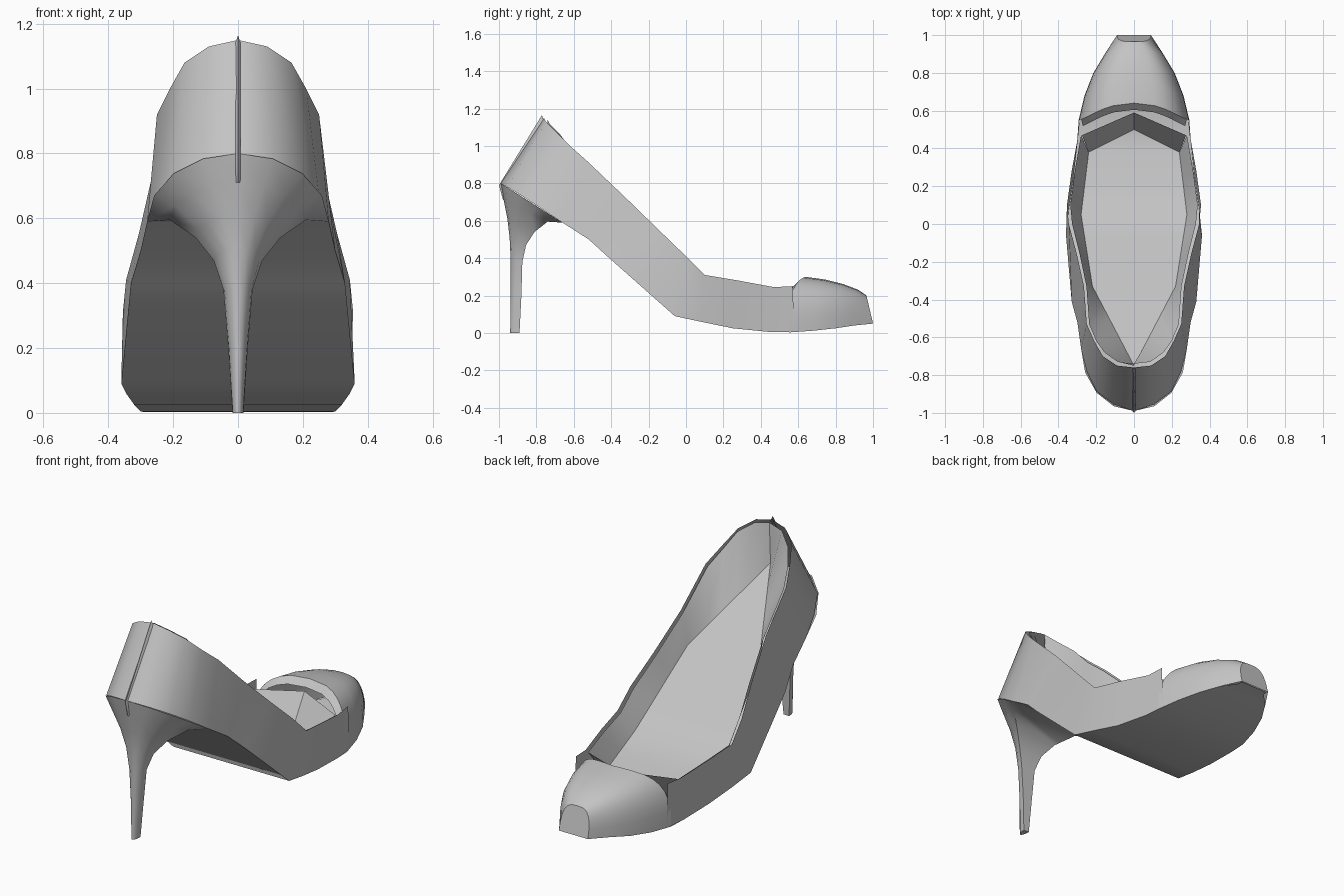
import bpy, bmesh, math

cube = bpy.data.objects.get("Cube")
if cube:
    bpy.data.objects.remove(cube)

leather = bpy.data.materials.new("grey_leather")
leather.use_nodes = True
leather.diffuse_color = (0.55, 0.55, 0.55, 1)
leather.node_tree.nodes["Principled BSDF"].inputs["Base Color"].default_value = (0.55, 0.55, 0.55, 1)


def loft(name, rows, closed=False, cap_end=False, angle=35):
    """Skin a list of equally long point rows."""
    bm = bmesh.new()
    grid = [[bm.verts.new(p) for p in row] for row in rows]
    n = len(rows[0])
    for a, b in zip(grid, grid[1:]):
        for i in range(n if closed else n - 1):
            j = (i + 1) % n
            bm.faces.new((a[i], a[j], b[j], b[i]))
    if cap_end:
        bm.faces.new(grid[-1])
    bmesh.ops.remove_doubles(bm, verts=bm.verts, dist=0.0005)
    bmesh.ops.recalc_face_normals(bm, faces=bm.faces)
    mesh = bpy.data.meshes.new(name)
    bm.to_mesh(mesh)
    bm.free()
    mesh.materials.append(leather)
    obj = bpy.data.objects.new(name, mesh)
    bpy.context.collection.objects.link(obj)
    bpy.ops.object.select_all(action="DESELECT")
    obj.select_set(True)
    bpy.context.view_layer.objects.active = obj
    bpy.ops.object.shade_smooth_by_angle(angle=math.radians(angle))
    return obj


def both_sides(half):
    """Half outline from the back centre, mirrored into a full U."""
    return [(-x, y, z) for x, y, z in reversed(half[1:])] + half


# Outlines from the back centre along the side to the toe
rim = [(0, -.76, 1.15), (.09, -.75, 1.13), (.165, -.70, 1.08), (.21, -.62, 1.0),
       (.25, -.53, .92), (.265, -.33, .73), (.305, -.15, .555), (.345, 0, .41),
       (.355, .1, .31), (.33, .28, .28), (.295, .47, .245), (.285, .57, .25)]
hem = [(0, -.99, .8), (.107, -.955, .78), (.198, -.886, .738), (.25, -.78, .67),
       (.28, -.66, .59), (.30, -.52, .50), (.33, -.41, .40), (.36, -.06, .09),
       (.345, .08, .06), (.32, .25, .025), (.30, .45, .005), (.285, .58, .005)]

# Upper wall
loft("upper_wall", [both_sides(rim), both_sides(hem)])

# Insole and the lining that rises from it to the rim
corners = [(0, -.75, .91), (.22, -.33, .55), (.28, .05, .2), (.24, .38, .1)]
steps = [5, 3, 2]
floor = []
for a, b, n in zip(corners, corners[1:], steps):
    floor += [tuple(p + (q - p) * k / n for p, q in zip(a, b)) for k in range(n)]
floor.append(corners[-1])
inner_rim = [(x * .95, y + .02 * (x < .2), z - .01) for x, y, z in rim[:len(floor)]]
loft("lining", [both_sides(inner_rim), both_sides(floor)])
insole_rows = [[(-x, y, z), (x, y, z)] for x, y, z in floor] + [[(0, .5, .1)] * 2]
loft("insole", insole_rows, angle=60)
loft("toe_lining", [[(-.24, .38, .1), (0, .5, .1), (.24, .38, .1)],
                    [(-.275, .47, .235), (0, .59, .25), (.275, .47, .235)]])

# Rounded toe cap: station = y, half width, top, bottom
stations = [(.55, .293, .30, .003), (.68, .262, .285, .012), (.80, .215, .26, .025),
            (.90, .155, .23, .04), (.965, .09, .2, .05)]
rows = []
for k, (y, w, top, low) in enumerate(stations):
    row = []
    for i in range(17):
        t = math.pi * i / 16
        c, s = math.cos(t), max(math.sin(t), 0)
        x = math.copysign(abs(c) ** .6, c)
        h = s ** .75
        bulge = .09 * (1 - x * x) * h * (1 - k / 4)
        lean = .035 * (1 - h) if k == 4 else 0
        row.append((w * x, y + bulge + lean, low + (top - low) * h))
    rows.append(row)
loft("toe_cap", rows, cap_end=True, angle=40)
edge = rows[0][2:-2]
loft("toe_cap_edge", [edge, [(x * .97, y - .035, z - .035) for x, y, z in edge]])

# Outsole strip under the foot
under = hem[4:11] + [(w, y, low) for y, w, top, low in stations] + [(.085, .995, .05)]
loft("outsole", [[(-x, y, z), (x, y, z)] for x, y, z in under])

# Stiletto heel: ring = half width, back y, front y, back z, side z
rings = [(.28, -.99, -.66, .80, .59), (.21, -.975, -.74, .71, .595),
         (.13, -.955, -.81, .61, .54), (.075, -.943, -.855, .51, .47),
         (.045, -.937, -.875, .38, .38), (.03, -.937, -.88, .2, .2),
         (.017, -.94, -.89, 0, 0)]
heel_rows = []
for hw, back, front, zb, zs in rings:
    row = []
    for i in range(9):
        t = math.pi * (i / 8 - .5)
        f = 1 - math.cos(t)
        row.append((hw * math.sin(t), back + (front - back) * f, zb + (zs - zb) * f))
    heel_rows.append(row)
loft("stiletto_heel", heel_rows, closed=True, cap_end=True, angle=50)

# Narrow seam up the back of the heel counter
loft("back_seam", [[(-.008, -.762, 1.14), (0, -.77, 1.165), (.008, -.762, 1.14)],
                   [(-.008, -.99, .8), (0, -1.0, .79), (.008, -.99, .8)],
                   [(-.008, -.972, .71), (0, -.978, .71), (.008, -.972, .71)]])
